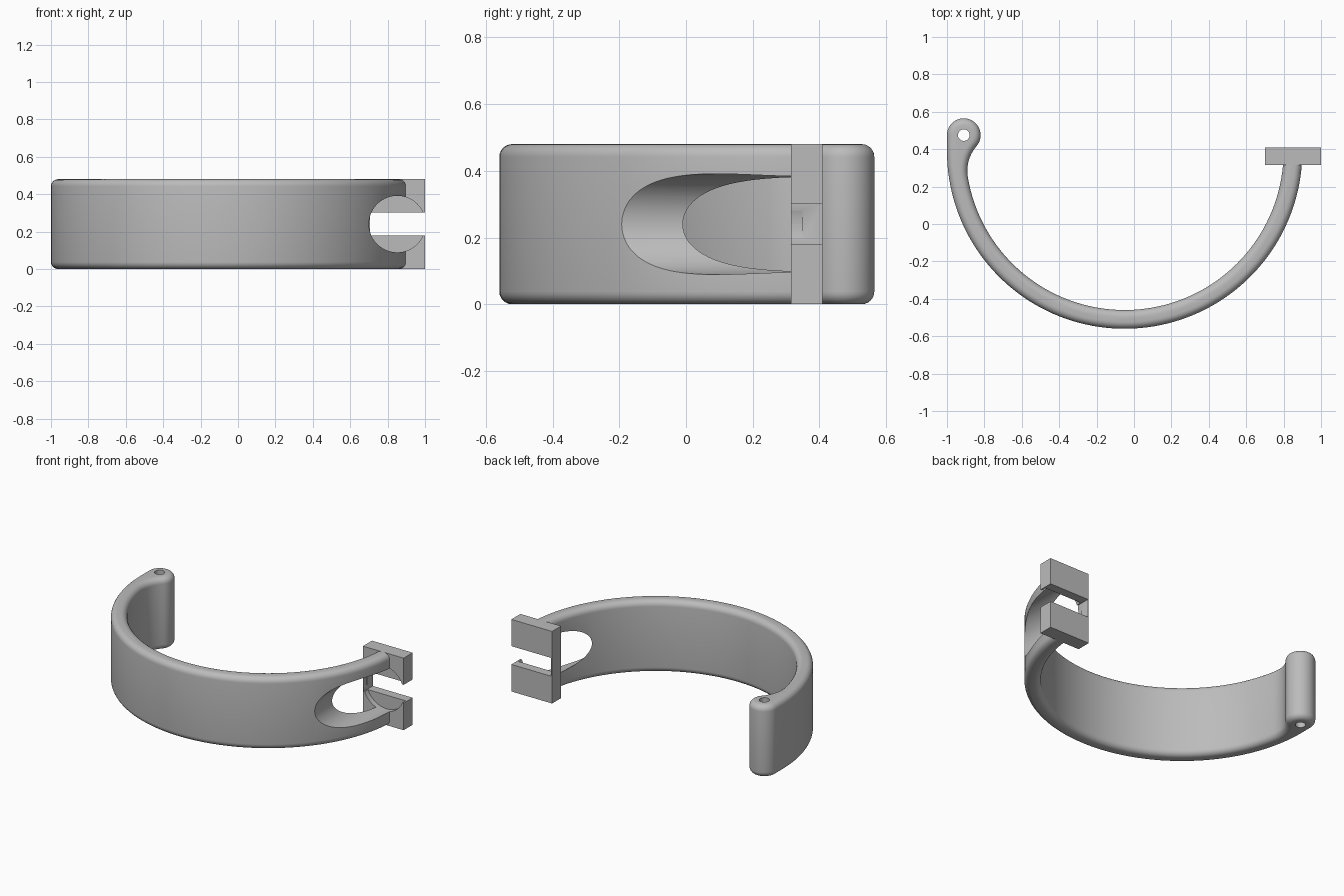
import bpy, bmesh, math
from mathutils import Vector

cube = bpy.data.objects.get("Cube")
if cube:
    bpy.data.objects.remove(cube, do_unlink=True)

HEIGHT = 0.48
MID = HEIGHT / 2
CENTRE = Vector((-0.05, 0.39))      # centre of the band arc
OUTER, INNER = 0.95, 0.85
KNOB = Vector((-0.91, 0.475))       # hinge barrel
KNOB_R = 0.09
END_Y = 0.34                        # band end, buried in the plate

grey = bpy.data.materials.new("plain grey")
grey.use_nodes = True
colour = (0.5, 0.5, 0.5, 1)
grey.diffuse_color = colour
grey.node_tree.nodes["Principled BSDF"].inputs["Base Color"].default_value = colour


def finish(bm, name):
    bmesh.ops.recalc_face_normals(bm, faces=bm.faces[:])
    mesh = bpy.data.meshes.new(name)
    bm.to_mesh(mesh)
    bm.free()
    mesh.materials.append(grey)
    obj = bpy.data.objects.new(name, mesh)
    bpy.context.collection.objects.link(obj)
    return obj


def box(name, low, high):
    low, high = Vector(low), Vector(high)
    bm = bmesh.new()
    bmesh.ops.create_cube(bm, size=1)
    for v in bm.verts:
        v.co = (low + high) / 2 + v.co * (high - low)
    return finish(bm, name)


def rod(name, radius, length, location, tilt=0, sides=64):
    bm = bmesh.new()
    bmesh.ops.create_cone(bm, cap_ends=True, segments=sides,
                          radius1=radius, radius2=radius, depth=length)
    obj = finish(bm, name)
    obj.location = location
    obj.rotation_euler.x = tilt
    return obj


def arc(centre, radius, start, end, steps):
    return [centre + radius * Vector((math.cos(a), math.sin(a)))
            for a in (start + (end - start) * i / steps for i in range(steps + 1))]


def activate(obj):
    bpy.ops.object.select_all(action='DESELECT')
    obj.select_set(True)
    bpy.context.view_layer.objects.active = obj


def cut(obj, cutter):
    mod = obj.modifiers.new("cut", 'BOOLEAN')
    mod.operation = 'DIFFERENCE'
    mod.solver = 'EXACT'
    mod.object = cutter
    activate(obj)
    bpy.ops.object.modifier_apply(modifier=mod.name)


# Band outline: outer arc, hinge barrel, concave fillet, inner arc
to_knob = KNOB - CENTRE
touch = math.pi + math.radians(9.5)             # where the fillet meets the inner arc
u = Vector((math.cos(touch), math.sin(touch)))
reach = INNER + KNOB_R
s = (reach ** 2 - to_knob.length_squared) / (2 * (reach - to_knob.dot(u)))
fillet_c = CENTRE + u * s
away = KNOB - fillet_c
meet = math.atan2(away.y, away.x)               # where the fillet meets the barrel
drop = END_Y - CENTRE.y

outline = arc(CENTRE, OUTER, math.asin(drop / OUTER), -math.pi, 80)
outline += arc(KNOB, KNOB_R, math.pi, meet - math.pi, 28)
outline += arc(fillet_c, INNER - s, meet, touch, 14)[1:]
outline += arc(CENTRE, INNER, touch, 2 * math.pi + math.asin(drop / INNER), 72)[1:]

# Extrude the outline and round its rims, leaving the buried end square
bm = bmesh.new()
face = bm.faces.new([bm.verts.new((p.x, p.y, 0)) for p in outline])
top = bmesh.ops.extrude_face_region(bm, geom=[face], use_keep_orig=True)["geom"]
for v in top:
    if isinstance(v, bmesh.types.BMVert):
        v.co.z = HEIGHT
bmesh.ops.recalc_face_normals(bm, faces=bm.faces[:])
rims = [e for e in bm.edges
        if abs(e.verts[0].co.z - e.verts[1].co.z) < 0.01
        and not (e.calc_length() > 0.095 and e.verts[0].co.x > 0)]
bmesh.ops.bevel(bm, geom=rims, offset=0.038, offset_type='OFFSET', segments=6,
                profile=0.5, affect='EDGES', clamp_overlap=False)
band = finish(bm, "curved_band")

# Latch plate at the open end
plate = box("latch_plate", (0.70, 0.315, 0), (1.0, 0.41, HEIGHT))

# Pin hole, round opening and latch slot
pin_hole = rod("pin_hole_cutter", 0.031, 2, (KNOB.x, KNOB.y, MID), sides=32)
opening = rod("opening_cutter", 0.151, 1.0, (0.851, -0.15, MID), math.pi / 2, 96)
slot = box("slot_cutter", (0.706, 0.2, 0.18), (1.2, 0.6, 0.302))
bpy.context.view_layer.update()

cut(band, pin_hole)
cut(band, opening)
cut(plate, opening)
cut(plate, slot)
for cutter in (pin_hole, opening, slot):
    bpy.data.objects.remove(cutter, do_unlink=True)

for obj in (band, plate):
    activate(obj)
    bpy.ops.object.shade_smooth_by_angle(angle=math.radians(30))
